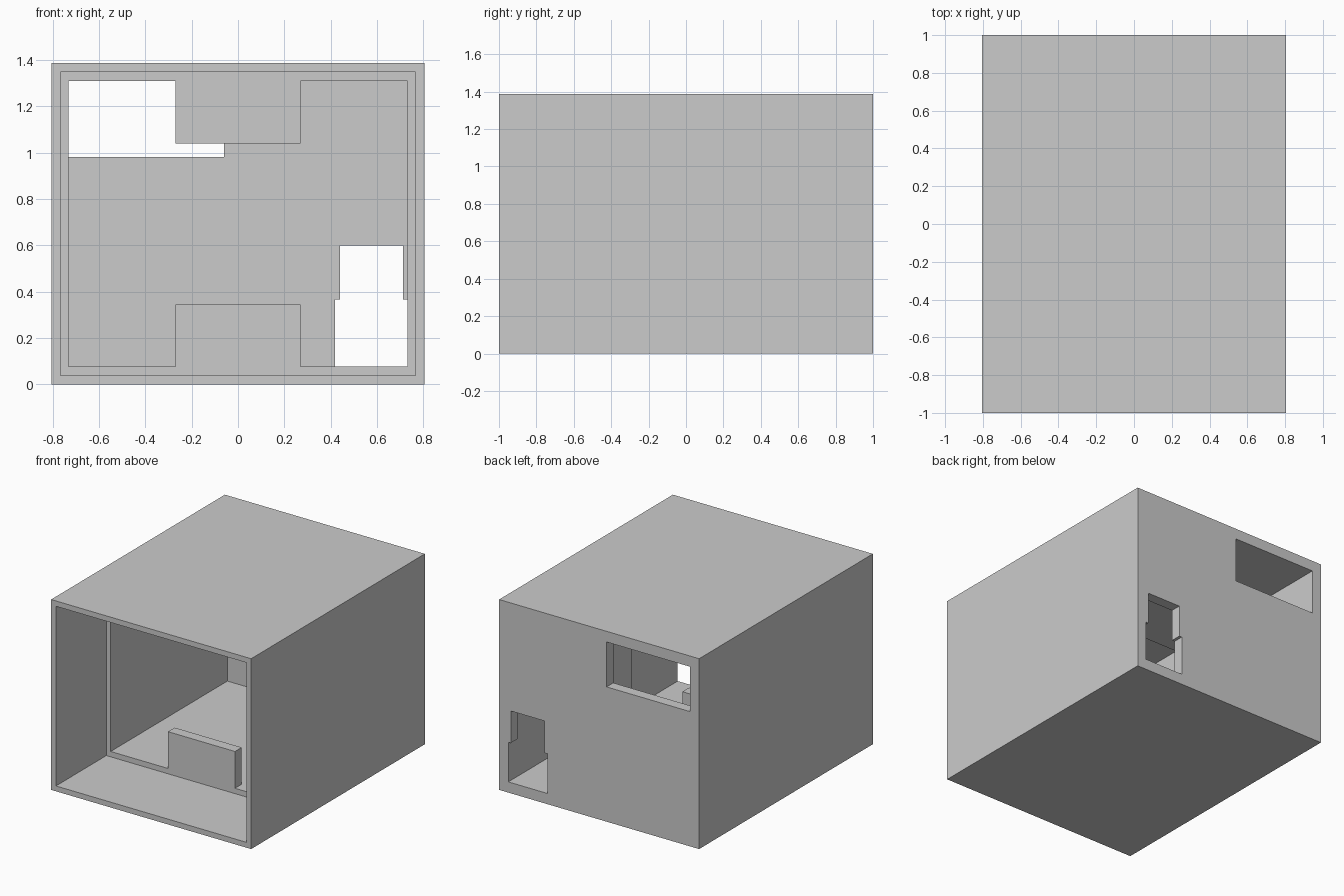
import bpy
import bmesh

if "Cube" in bpy.data.objects:
    bpy.data.objects.remove(bpy.data.objects["Cube"], do_unlink=True)

HALF_W, HEIGHT, HALF_D = 0.806, 1.387, 1.0
LIP, WALL = 0.039, 0.078          # thin rim at the front, thicker walls behind
STEP_Y, TAB_Y, BACK_Y = -0.42, -0.343, 0.923
SIDE = HALF_W - 0.074
CEILING = HEIGHT - WALL
TAB_W, TAB_H = 0.27, 0.268

grey = bpy.data.materials.new("plain grey")
grey.use_nodes = True
colour = (0.6, 0.6, 0.6, 1)
grey.diffuse_color = colour
grey.node_tree.nodes["Principled BSDF"].inputs["Base Color"].default_value = colour


def rect(x0, x1, z0, z1):
    return [(x0, z0), (x1, z0), (x1, z1), (x0, z1)]


def prism(name, outline, y0, y1):
    """Extrude an x-z outline along y."""
    bm = bmesh.new()
    face = bm.faces.new([bm.verts.new((x, y0, z)) for x, z in outline])
    grown = bmesh.ops.extrude_face_region(bm, geom=[face])["geom"]
    moved = [v for v in grown if isinstance(v, bmesh.types.BMVert)]
    bmesh.ops.translate(bm, verts=moved, vec=(0, y1 - y0, 0))
    bmesh.ops.recalc_face_normals(bm, faces=bm.faces[:])
    mesh = bpy.data.meshes.new(name)
    bm.to_mesh(mesh)
    bm.free()
    mesh.materials.append(grey)
    obj = bpy.data.objects.new(name, mesh)
    bpy.context.collection.objects.link(obj)
    return obj


# Solid outer block
body = prism("box_shell", rect(-HALF_W, HALF_W, 0, HEIGHT), -HALF_D, HALF_D)

# Chamber outline at the step, notched to leave a tab on the floor and ceiling
tab_top, tab_bottom = WALL + TAB_H, CEILING - TAB_H
notched = [(-SIDE, WALL), (-TAB_W, WALL), (-TAB_W, tab_top), (TAB_W, tab_top),
           (TAB_W, WALL), (SIDE, WALL), (SIDE, CEILING), (TAB_W, CEILING),
           (TAB_W, tab_bottom), (-TAB_W, tab_bottom), (-TAB_W, CEILING),
           (-SIDE, CEILING)]

# Doorway outline, narrower above the ledge
doorway = [(0.418, WALL), (SIDE, WALL), (SIDE, 0.367), (0.712, 0.367),
           (0.712, 0.6), (0.44, 0.6), (0.44, 0.367), (0.418, 0.367)]

cuts = [
    ("chamber_cutter", rect(-SIDE, SIDE, WALL, CEILING), TAB_Y, BACK_Y),
    ("tab_cutter", notched, STEP_Y - 0.1, TAB_Y + 0.1),
    ("front_recess_cutter",
     rect(-HALF_W + LIP, HALF_W - LIP, LIP, HEIGHT - LIP), -1.1, STEP_Y),
    ("window_cutter", rect(-SIDE, -0.06, 0.982, CEILING), BACK_Y - 0.1, 1.1),
    ("doorway_cutter", doorway, BACK_Y - 0.1, 1.1),
]

# Carve every opening, then discard the cutters
bpy.context.view_layer.objects.active = body
for name, outline, y0, y1 in cuts:
    cutter = prism(name, outline, y0, y1)
    cutter.hide_render = True
    mod = body.modifiers.new(name, "BOOLEAN")
    mod.operation = "DIFFERENCE"
    mod.solver = "EXACT"
    mod.object = cutter
    bpy.ops.object.modifier_apply(modifier=mod.name)
    bpy.data.objects.remove(cutter, do_unlink=True)
